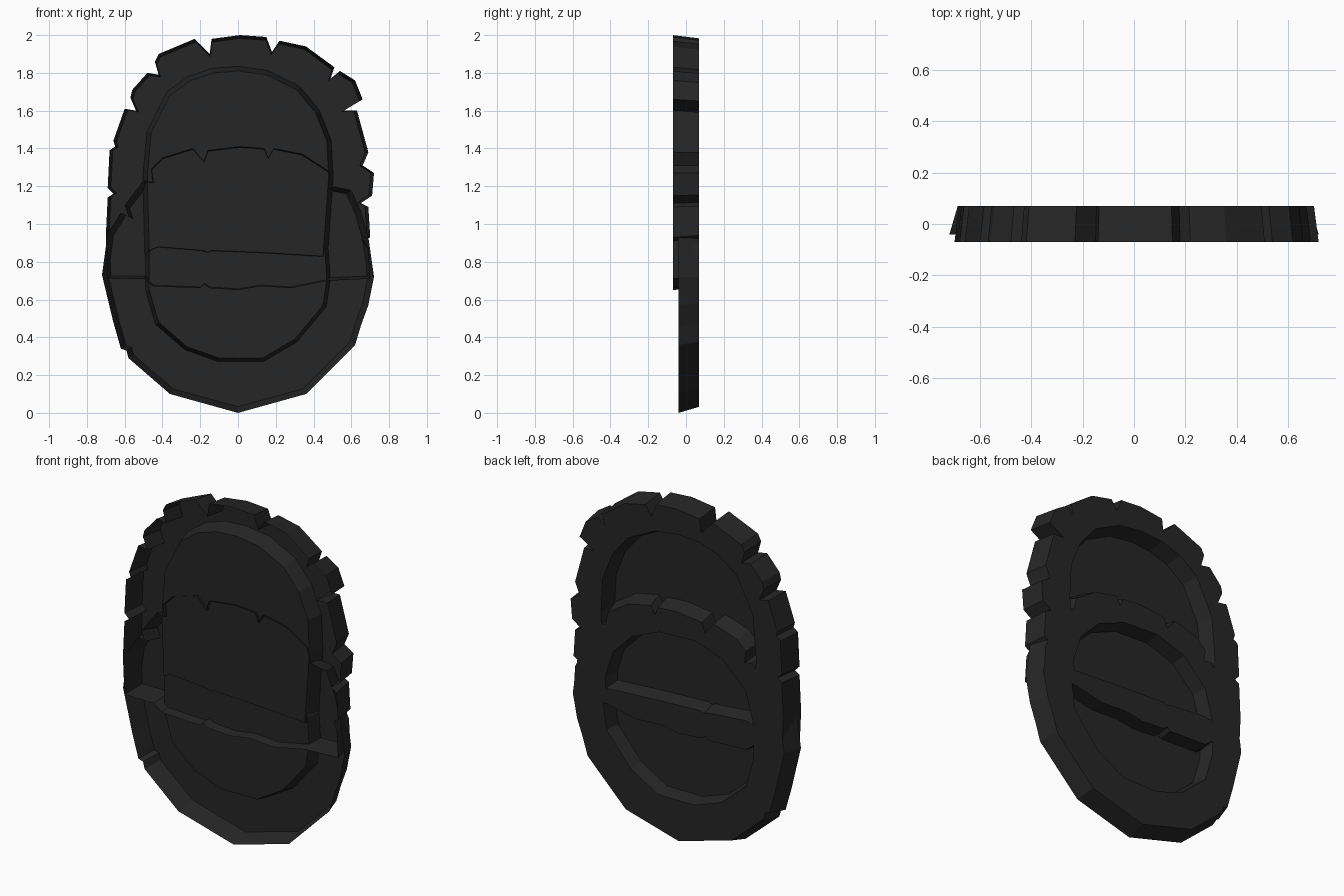
import bpy, bmesh
from mathutils import Vector

dark = bpy.data.materials.new("charcoal")
dark.diffuse_color = (0.019, 0.019, 0.019, 1)

BACK = 0.07


def shell(name, outer, inner, centre_z, taper, front_y, floor_y, grow):
    """Pressed shell, open at the front: side wall, back rim, sunken floor."""
    bm = bmesh.new()

    def loop(pts, y, s, cz):
        vs = [bm.verts.new((x * s, y, cz + (z - cz) * s)) for x, z in pts]
        es = [bm.edges.new((vs[i - 1], vs[i])) for i in range(len(vs))]
        return vs, es

    def bridge(a, b):
        for i in range(len(a)):
            bm.faces.new((a[i - 1], a[i], b[i], b[i - 1]))

    zs = [p[1] for p in inner]
    inner_z = (min(zs) + max(zs)) / 2
    front, _ = loop(outer, front_y, 1.0, centre_z)
    back, back_e = loop(outer, BACK, taper, centre_z)
    lip, lip_e = loop(inner, BACK, grow, inner_z)
    floor, _ = loop(inner, floor_y, 1.0, inner_z)
    bridge(front, back)
    bridge(lip, floor)
    bmesh.ops.triangle_fill(bm, edges=back_e + lip_e, use_beauty=True,
                            normal=Vector((0, 1, 0)))
    panel = bm.faces.new(floor)
    bmesh.ops.recalc_face_normals(bm, faces=bm.faces[:])
    panel.normal_update()
    if panel.normal.y < 0:
        bmesh.ops.reverse_faces(bm, faces=bm.faces[:])
    mesh = bpy.data.meshes.new(name)
    bm.to_mesh(mesh)
    bm.free()
    mesh.materials.append(dark)
    ob = bpy.data.objects.new(name, mesh)
    bpy.context.collection.objects.link(ob)
    return ob


# upper shell: notched arch with a nearly flat lower edge
upper_outer = [
    (-.14, 1.98), (.01, 2.0), (.15, 1.99), (.18, 1.91), (.22, 1.97), (.36, 1.94),
    (.51, 1.83), (.49, 1.77), (.54, 1.81), (.62, 1.76), (.66, 1.66), (.56, 1.60),
    (.63, 1.60), (.69, 1.38), (.66, 1.31), (.72, 1.27), (.71, 1.15), (.65, 1.11),
    (.69, 1.09), (.70, .93), (.67, .91), (.69, .87), (.70, .71), (.48, .70),
    (.28, .66), (.12, .67), (0, .65), (-.15, .66), (-.18, .68), (-.20, .66),
    (-.45, .67), (-.50, .71), (-.69, .71), (-.70, .93), (-.69, 1.14), (-.66, 1.16),
    (-.69, 1.19), (-.68, 1.39), (-.65, 1.41), (-.66, 1.44), (-.60, 1.61),
    (-.54, 1.60), (-.57, 1.67), (-.56, 1.71), (-.48, 1.80), (-.42, 1.79),
    (-.44, 1.86), (-.42, 1.90), (-.23, 1.98), (-.15, 1.90)]
upper_inner = [
    (-.13, 1.80), (0, 1.81), (.15, 1.79), (.31, 1.71), (.41, 1.59), (.47, 1.44),
    (.48, 1.25), (.45, .83), (.12, .85), (-.14, .86), (-.16, .85), (-.18, .86),
    (-.42, .88), (-.47, .86), (-.48, 1.25), (-.46, 1.48), (-.36, 1.68), (-.25, 1.76)]

# lower shell: notched on top and lower left, plain facets at the bottom
lower_outer = [
    (-.16, 1.39), (.01, 1.41), (.14, 1.40), (.16, 1.35), (.19, 1.40), (.34, 1.37),
    (.48, 1.28), (.50, 1.20), (.60, 1.18), (.65, 1.07), (.69, .93), (.72, .72),
    (.69, .57), (.65, .46), (.62, .36), (.36, .10), (0, 0), (-.36, .10),
    (-.58, .29), (-.59, .33), (-.62, .34), (-.66, .48), (-.72, .73), (-.69, .95),
    (-.62, 1.06), (-.58, 1.04), (-.60, 1.10), (-.50, 1.23), (-.45, 1.22),
    (-.46, 1.29), (-.40, 1.35), (-.24, 1.40), (-.18, 1.33)]
lower_inner = [
    (-.10, .29), (.13, .29), (.30, .39), (.45, .57), (.47, .71), (.46, .86),
    (.41, 1.02), (.29, 1.14), (.12, 1.21), (-.10, 1.22), (-.28, 1.16), (-.42, 1.02),
    (-.47, .84), (-.47, .65), (-.42, .48), (-.27, .35)]

shell("upper_shell", upper_outer, upper_inner, 1.3, 0.975, -0.07, -0.022, 1.05)
shell("lower_shell", lower_outer, lower_inner, 0.72, 0.955, -0.04, -0.012, 1.04)
